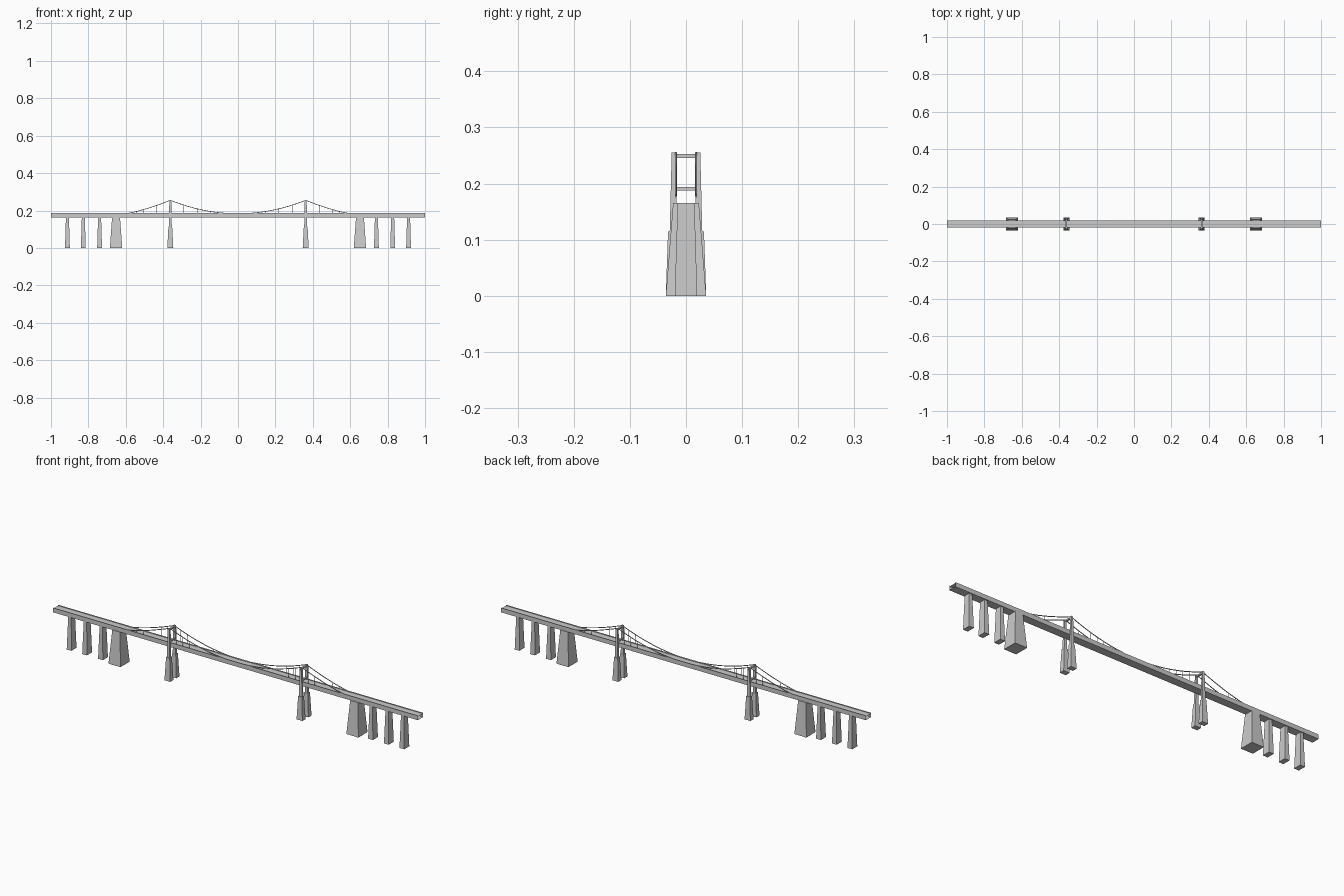
import bpy, bmesh

if "Cube" in bpy.data.objects:
    bpy.data.objects.remove(bpy.data.objects["Cube"])

TOWER_X, ANCHOR_X = 0.362, 0.652
PIER_X = (0.74, 0.827, 0.912)
CABLE_Y = 0.018


def make(name, verts, faces):
    mesh = bpy.data.meshes.new(name)
    mesh.from_pydata(verts, [], faces)
    bm = bmesh.new()
    bm.from_mesh(mesh)
    bmesh.ops.recalc_face_normals(bm, faces=bm.faces)
    bm.to_mesh(mesh)
    bm.free()
    ob = bpy.data.objects.new(name, mesh)
    bpy.context.collection.objects.link(ob)
    return ob


def frustum(name, bottom, top):
    """Tapered block; each end is (x0, x1, y0, y1, z)."""
    verts = []
    for x0, x1, y0, y1, z in (bottom, top):
        verts += [(x0, y0, z), (x1, y0, z), (x1, y1, z), (x0, y1, z)]
    faces = [(3, 2, 1, 0), (4, 5, 6, 7)]
    faces += [(i, (i + 1) % 4, (i + 1) % 4 + 4, i + 4) for i in range(4)]
    return make(name, verts, faces)


def pier(name, x, base, top, height):
    """Tapered pier centred on y = 0; base and top are half sizes."""
    return frustum(name, (x - base[0], x + base[0], -base[1], base[1], 0),
                   (x - top[0], x + top[0], -top[1], top[1], height))


def leg(name, x, side, base, top):
    """Leg section; each end is (half x, inner y, outer y, z)."""
    ends = []
    for hx, yi, yo, z in (base, top):
        a, b = sorted((yi * side, yo * side))
        ends.append((x - hx, x + hx, a, b, z))
    return frustum(name, *ends)


def wire(name, points, radius, sides):
    curve = bpy.data.curves.new(name, 'CURVE')
    curve.dimensions = '3D'
    curve.bevel_depth = radius
    curve.bevel_resolution = sides
    curve.use_fill_caps = True
    for line in points:
        spline = curve.splines.new('POLY')
        spline.points.add(len(line) - 1)
        for p, co in zip(spline.points, line):
            p.co = (*co, 1)
    ob = bpy.data.objects.new(name, curve)
    bpy.context.collection.objects.link(ob)
    return ob


def cable_z(x):
    x = abs(x)
    if x <= TOWER_X:
        return 0.183 + 0.072 * (x / TOWER_X) ** 2
    t = (x - TOWER_X) / (ANCHOR_X - TOWER_X)
    return 0.177 + 0.078 * (1 - t) ** 1.5


# Deck: hollow box with open ends and low parapets above the road
section = [(-0.02, 0.186), (-0.02, 0.164), (0.02, 0.164), (0.02, 0.186),
           (0.0185, 0.186), (0.0185, 0.182), (-0.0185, 0.182), (-0.0185, 0.186)]
n = len(section)
make("deck", [(x, y, z) for x in (-1, 1) for y, z in section],
     [(i, (i + 1) % n, (i + 1) % n + n, i + n) for i in range(n)])

for sx in (-1, 1):
    # Approach piers and cable anchorages
    for px in PIER_X:
        pier("approach_pier", sx * px, (0.013, 0.02), (0.008, 0.015), 0.165)
    pier("anchorage", sx * ANCHOR_X, (0.033, 0.036), (0.021, 0.023), 0.165)

    # Towers: pedestals, legs and cross beams
    tx = sx * TOWER_X
    for sy in (-1, 1):
        leg("tower_pedestal", tx, sy,
            (0.016, 0.011, 0.036, 0), (0.010, 0.015, 0.032, 0.115))
        leg("tower_leg", tx, sy,
            (0.008, 0.017, 0.029, 0.115), (0.005, 0.0175, 0.0255, 0.255))
    for z0, z1 in ((0.246, 0.253), (0.188, 0.194)):
        box = (tx - 0.004, tx + 0.004, -0.019, 0.019)
        frustum("tower_cross_beam", (*box, z0), (*box, z1))

# Main cables on both sides, straight breaks at the towers
half = [TOWER_X * i / 14 for i in range(15)]
half += [TOWER_X + (ANCHOR_X - TOWER_X) * i / 10 for i in range(1, 11)]
xs = [-x for x in reversed(half[1:])] + half
wire("main_cable", [[(x, sy * CABLE_Y, cable_z(x)) for x in xs]
                    for sy in (-1, 1)], 0.002, 1)

# Hangers from cable to deck
hangers = []
for k in range(-7, 9):
    x = TOWER_X + k * 0.036
    if k and cable_z(x) > 0.187:
        for sx in (-1, 1):
            for sy in (-1, 1):
                hangers.append([(sx * x, sy * CABLE_Y, 0.182),
                                (sx * x, sy * CABLE_Y, cable_z(x))])
wire("hangers", hangers, 0.0008, 0)
